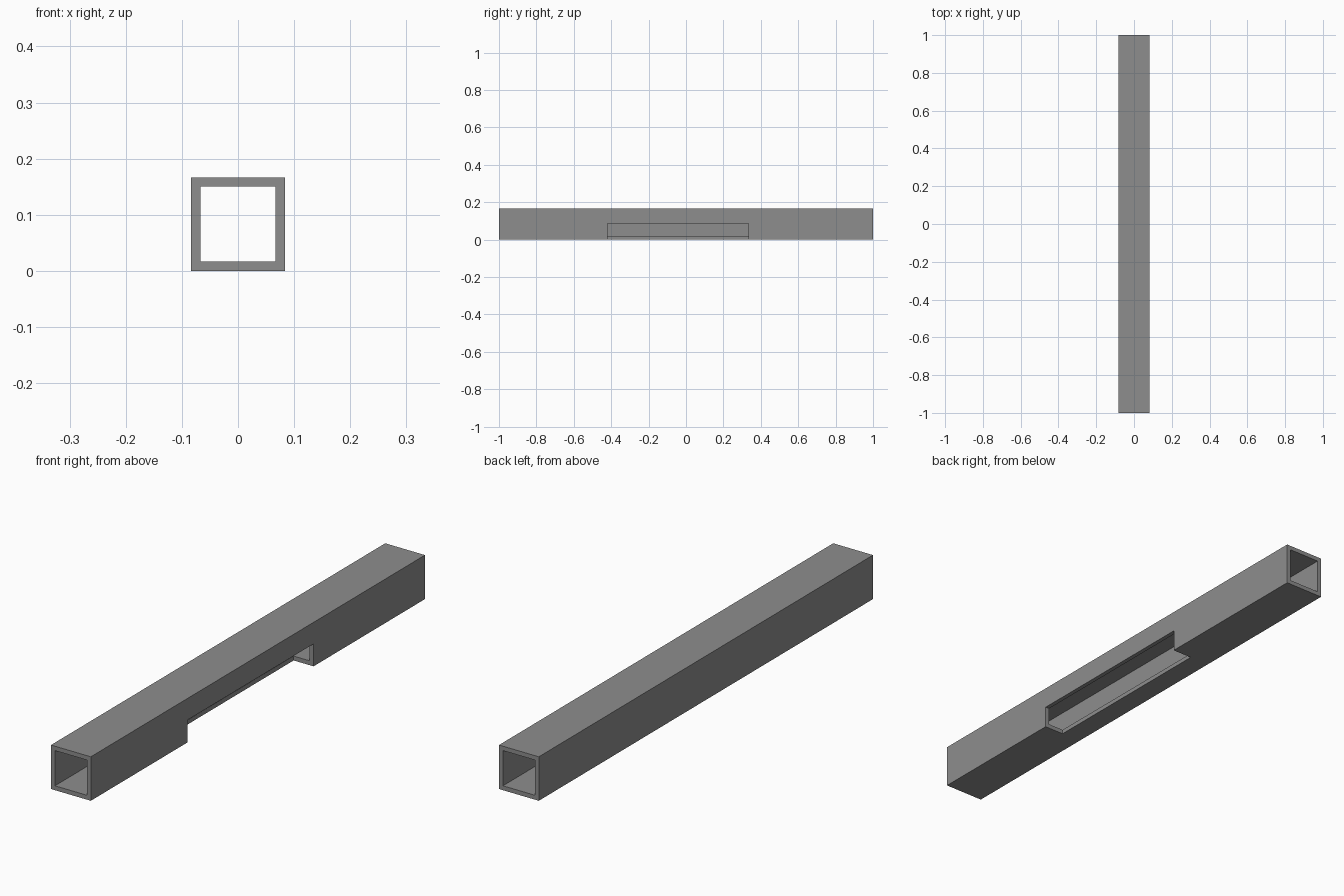
import bpy, bmesh

if "Cube" in bpy.data.objects:
    bpy.data.objects.remove(bpy.data.objects["Cube"])

W = 1 / 12      # half width; full height is 2 * W
T = 1 / 60      # wall thickness
Y0, Y1 = -0.42, 0.333   # notch range along the tube
CX, CZ = 0.0, 0.085     # notch reaches in to CX and up to CZ

steel = bpy.data.materials.new("grey steel")
steel.diffuse_color = (0.27, 0.27, 0.27, 1)
steel.use_nodes = True
steel.node_tree.nodes["Principled BSDF"].inputs["Base Color"].default_value = steel.diffuse_color


def rect(x0, x1, z0, z1):
    return [(x0, z0), (x1, z0), (x1, z1), (x0, z1)]


bm = bmesh.new()


def quad(*pts):
    bm.faces.new([bm.verts.new(p) for p in pts])


# square hollow tube: ring of outer, inner and end faces
outer = rect(-W, W, 0, 2 * W)
inner = rect(-W + T, W - T, T, 2 * W - T)
for i in range(4):
    j = (i + 1) % 4
    a, b, c, d = outer[i], outer[j], inner[i], inner[j]
    P = lambda p, y: (p[0], y, p[1])
    quad(P(a, -1), P(b, -1), P(b, 1), P(a, 1))
    quad(P(c, -1), P(d, -1), P(d, 1), P(c, 1))
    for y in (-1, 1):
        quad(P(a, y), P(b, y), P(d, y), P(c, y))
bmesh.ops.remove_doubles(bm, verts=bm.verts, dist=1e-5)
bmesh.ops.recalc_face_normals(bm, faces=bm.faces)
me = bpy.data.meshes.new("square_tube")
bm.to_mesh(me)
bm.free()
tube = bpy.data.objects.new("square_tube", me)
bpy.context.collection.objects.link(tube)
me.materials.append(steel)

# notch cutter: removes the lower right quarter
bpy.ops.mesh.primitive_cube_add(size=1, location=(CX + 0.1, (Y0 + Y1) / 2, CZ - 0.1))
cutter = bpy.context.object
cutter.name = "notch_cutter"
cutter.scale = (0.2, Y1 - Y0, 0.2)
bpy.context.view_layer.update()
mod = tube.modifiers.new("notch", 'BOOLEAN')
mod.operation = 'DIFFERENCE'
mod.solver = 'EXACT'
mod.object = cutter
bpy.context.view_layer.objects.active = tube
bpy.ops.object.modifier_apply(modifier=mod.name)
bpy.data.objects.remove(cutter)
